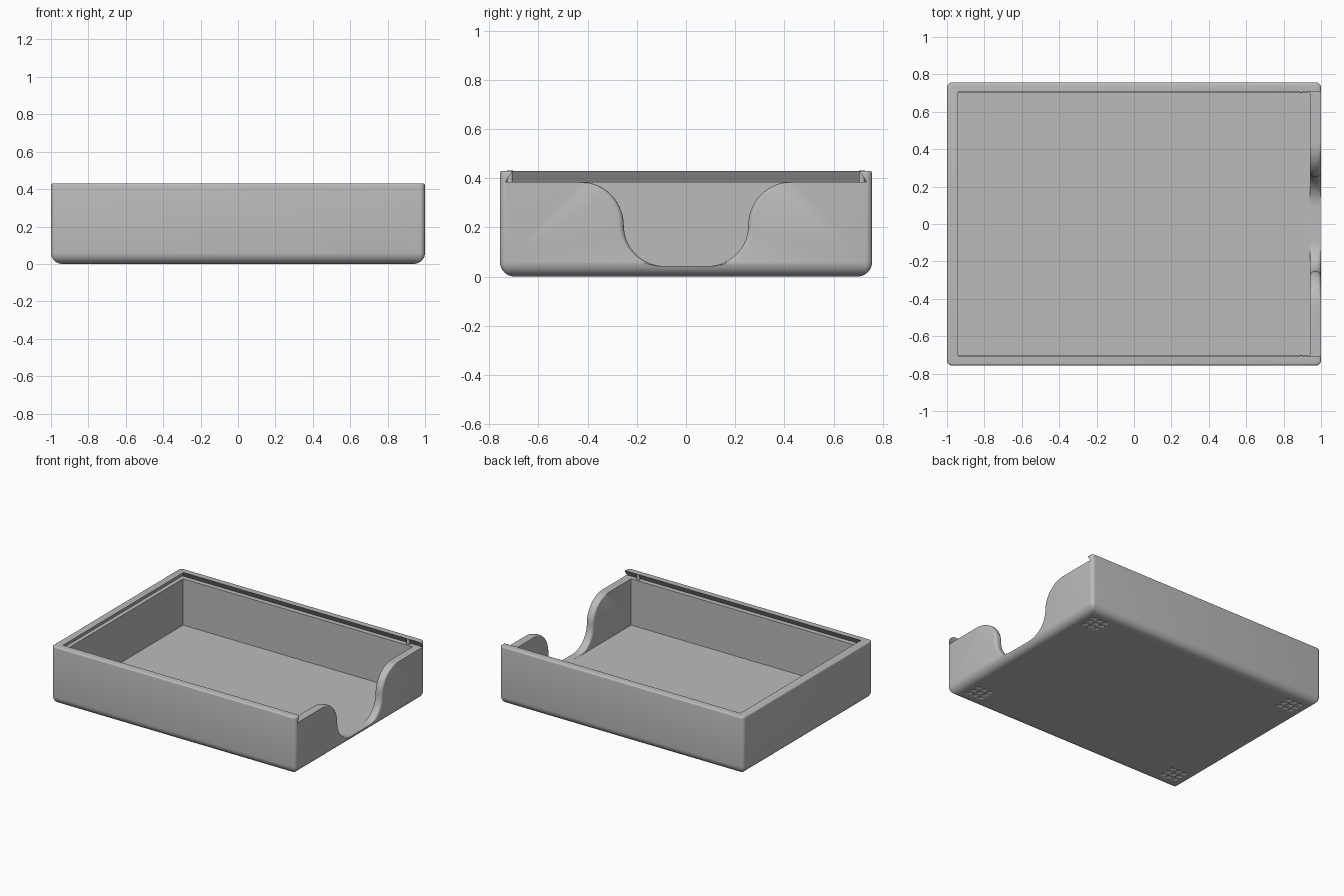
import bpy, bmesh
from math import sin, cos, pi

if "Cube" in bpy.data.objects:
    bpy.data.objects.remove(bpy.data.objects["Cube"], do_unlink=True)

HX, HY, H = 1.0, 0.757, 0.43        # outer half sizes and height
IX, IY, FLOOR = 0.94, 0.70, 0.042   # cavity
RAIL = 0.385                        # bottom of the lid groove

grey = bpy.data.materials.new("plain grey")
grey.use_nodes = True
grey.diffuse_color = (0.5, 0.5, 0.5, 1)
grey.node_tree.nodes["Principled BSDF"].inputs["Base Color"].default_value = (0.5, 0.5, 0.5, 1)


def add_object(name, bm):
    bmesh.ops.recalc_face_normals(bm, faces=bm.faces)
    mesh = bpy.data.meshes.new(name)
    bm.to_mesh(mesh)
    bm.free()
    mesh.materials.append(grey)
    ob = bpy.data.objects.new(name, mesh)
    bpy.context.collection.objects.link(ob)
    return ob


def loft(bm, rings):
    """Skin a stack of equal-length rings and cap both ends."""
    loops = [[bm.verts.new(p) for p in ring] for ring in rings]
    n = len(loops[0])
    for a, b in zip(loops, loops[1:]):
        for i in range(n):
            j = (i + 1) % n
            bm.faces.new((a[i], a[j], b[j], b[i]))
    bm.faces.new(loops[0][::-1])
    bm.faces.new(loops[-1])


def rounded_rect(hx, hy, r, z, steps=6):
    ring = []
    for k, (sx, sy) in enumerate([(1, 1), (-1, 1), (-1, -1), (1, -1)]):
        for s in range(steps + 1):
            a = (k + s / steps) * pi / 2
            ring.append((sx * (hx - r) + r * cos(a), sy * (hy - r) + r * sin(a), z))
    return ring


def rect(x0, x1, hy, z):
    return [(x0, -hy, z), (x1, -hy, z), (x1, hy, z), (x0, hy, z)]


def cut(target, bm):
    cutter = add_object("cutter", bm)
    cutter.hide_render = True
    mod = target.modifiers.new("cut", "BOOLEAN")
    mod.operation, mod.solver, mod.object = "DIFFERENCE", "EXACT", cutter
    bpy.context.view_layer.objects.active = target
    bpy.ops.object.modifier_apply(modifier=mod.name)
    bpy.data.objects.remove(cutter, do_unlink=True)


def smooth(ob, angle=0.6):
    bpy.ops.object.select_all(action="DESELECT")
    ob.select_set(True)
    bpy.context.view_layer.objects.active = ob
    bpy.ops.object.shade_smooth_by_angle(angle=angle)


# Tray body: large fillet underneath, small one on the rim
CORNER, FOOT, RIM = 0.028, 0.06, 0.012
levels = []
for s in range(9):
    a = s / 8 * pi / 2
    levels.append((FOOT * (1 - sin(a)), FOOT * (1 - cos(a))))
for s in range(5):
    a = s / 4 * pi / 2
    levels.append((RIM * (1 - cos(a)), H - RIM * (1 - sin(a))))
bm = bmesh.new()
loft(bm, [rounded_rect(HX - i, HY - i, max(CORNER - i, 0.004), z) for i, z in levels])
tray = add_object("tray_body", bm)

# Cavity
bm = bmesh.new()
loft(bm, [rect(-IX, IX, IY, FLOOR), rect(-IX, IX, IY, H + 0.1)])
cut(tray, bm)

# Dovetail lid groove, open at the +x end
bm = bmesh.new()
slope = 0.03 / (H - RAIL)
over = 0.02
loft(bm, [rect(-IX - 0.03, HX + 0.1, 0.735, RAIL),
          rect(-IX + slope * over, HX + 0.1, 0.705 - slope * over, H + over)])
cut(tray, bm)


# Finger opening in the +x wall, with softened edges
def opening(x, d):
    half = [(0.43 + d, RAIL + 0.02)]
    half += [(0.43 + d - 0.177 * sin(a), 0.208 + 0.177 * cos(a))
             for a in (s / 14 * pi / 2 for s in range(15))]
    half += [(0.088 + d + 0.165 * cos(a), 0.208 - 0.1655 * sin(a))
             for a in (s / 14 * pi / 2 for s in range(1, 15))]
    return [(x, y, z) for y, z in half] + [(x, -y, z) for y, z in reversed(half)]


SOFT = 0.022
wall = []
for s in range(7):
    a = s / 6 * pi / 2
    wall.append((SOFT * (1 - cos(a)), SOFT * (1 - sin(a))))
stations = [(IX - 0.02, SOFT)] + [(IX + t, d) for t, d in wall]
stations += [(HX - t, d) for t, d in reversed(wall)] + [(HX + 0.02, SOFT)]
bm = bmesh.new()
loft(bm, [opening(x, d) for x, d in stations])
cut(tray, bm)

# Grip patches underneath: three by three faceted dimples near each corner
PITCH, DEPTH = 0.048, 0.012
bm = bmesh.new()
for sx in (-1, 1):
    for sy in (-1, 1):
        for i in (-1, 0, 1):
            for j in (-1, 0, 1):
                cx, cy = sx * 0.85 + i * PITCH, sy * 0.605 + j * PITCH
                loft(bm, [[(cx + u * r, cy + v * r, z)
                           for u, v in ((-1, -1), (1, -1), (1, 1), (-1, 1))]
                          for r, z in ((0.021, -DEPTH), (0.021, 0.0005), (0.003, DEPTH))])
cut(tray, bm)
smooth(tray)

# Detent posts standing in the groove near its open end
for side, sy in (("front", -1), ("back", 1)):
    bm = bmesh.new()
    loft(bm, [[(0.893 + 0.012 * cos(k * pi / 8), sy * 0.715 + 0.012 * sin(k * pi / 8), z)
               for k in range(16)] for z in (RAIL - 0.005, H + 0.0005)])
    smooth(add_object(side + "_detent_post", bm))
